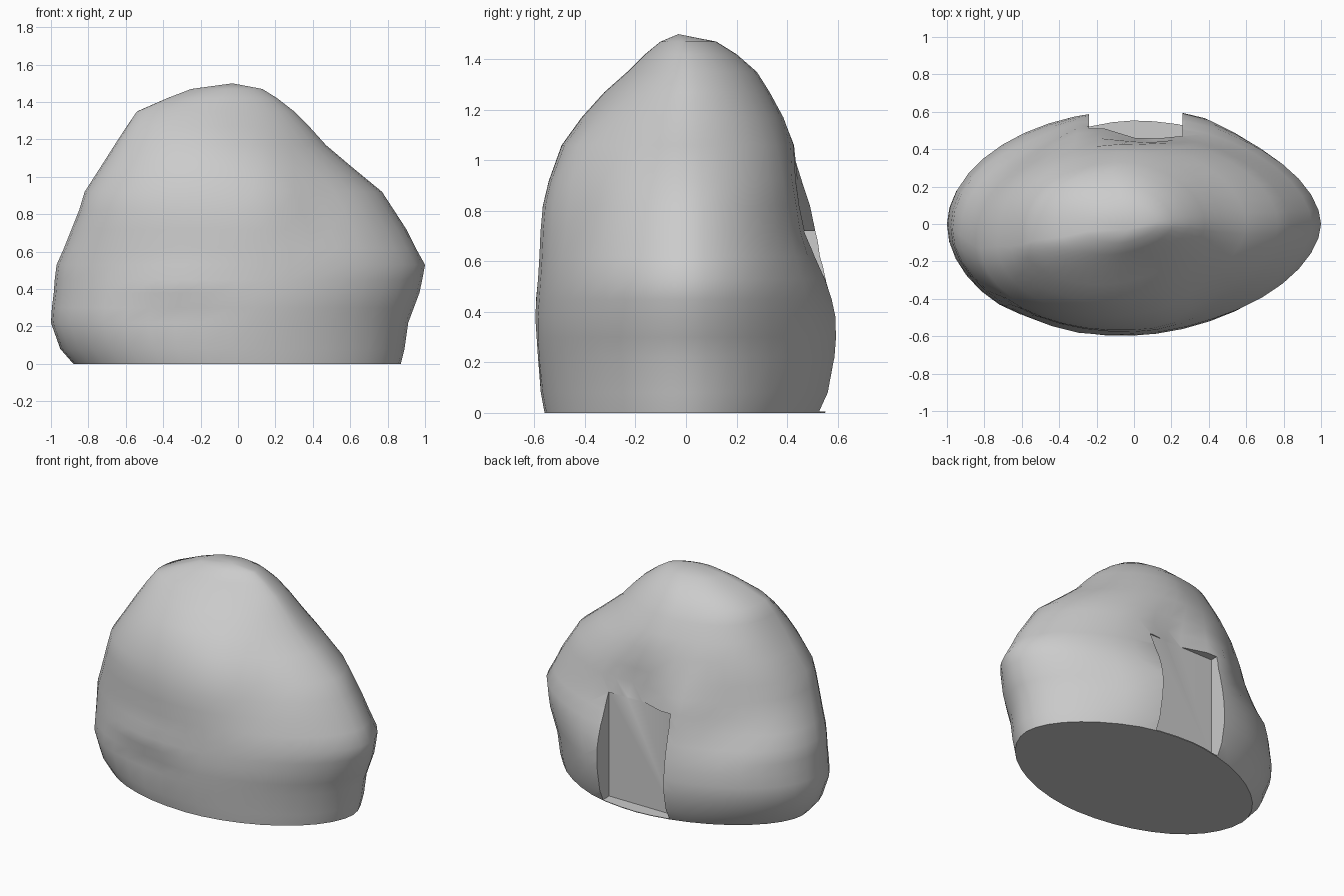
import bpy, bmesh
from math import cos, sin, pi, exp, copysign

if "Cube" in bpy.data.objects:
    bpy.data.objects.remove(bpy.data.objects["Cube"])

# Boulder cross-sections: z, x left, x right, y front, y back, y of left tip
ROWS = [
    (0.00, -0.88, 0.87, -0.56, 0.55, 0.00),
    (0.08, -0.95, 0.89, -0.575, 0.585, 0.00),
    (0.22, -1.00, 0.91, -0.59, 0.605, 0.00),
    (0.30, -0.995, 0.94, -0.595, 0.605, 0.00),
    (0.38, -0.985, 0.97, -0.595, 0.60, -0.01),
    (0.45, -0.98, 0.985, -0.59, 0.59, -0.02),
    (0.53, -0.97, 1.00, -0.585, 0.57, -0.03),
    (0.62, -0.93, 0.95, -0.58, 0.535, -0.06),
    (0.72, -0.89, 0.90, -0.575, 0.50, -0.09),
    (0.82, -0.85, 0.835, -0.565, 0.48, -0.12),
    (0.92, -0.82, 0.77, -0.54, 0.46, -0.13),
    (1.06, -0.73, 0.60, -0.49, 0.43, -0.12),
    (1.17, -0.66, 0.47, -0.41, 0.385, -0.12),
    (1.27, -0.595, 0.38, -0.32, 0.33, -0.11),
    (1.35, -0.54, 0.30, -0.23, 0.28, -0.09),
    (1.42, -0.38, 0.21, -0.16, 0.20, -0.07),
    (1.47, -0.25, 0.13, -0.10, 0.12, -0.04),
]
# Roundness of each quarter (side, right half?): value low down, value high up
ROUND = {(-1, False): (2.05, 1.8), (-1, True): (1.82, 1.78),
         (1, False): (1.75, 2.65), (1, True): (1.83, 1.75)}
# Bumps and dents: side (-1 front, 1 back), x, z, x radius, z radius, amount
BUMPS = [
    (-1, -0.35, 0.43, 0.25, 0.10, 0.02),
    (-1, -0.35, 0.27, 0.25, 0.08, -0.025),
    (-1, -0.75, 0.25, 0.20, 0.18, 0.02),
    (-1, 0.20, 1.00, 0.15, 0.25, 0.02),
    (-1, 0.45, 0.85, 0.18, 0.25, -0.03),
    (1, -0.28, 0.76, 0.17, 0.18, 0.06),
    (1, 0.06, 0.76, 0.17, 0.20, -0.05),
    (1, 0.36, 0.25, 0.22, 0.25, 0.04),
    (1, -0.60, 0.58, 0.22, 0.12, -0.03),
]
SEG = 40


def section(bm, z, xl, xr, yf, yb, tip):
    ring = []
    h = min(z / 1.4, 1)
    for i in range(SEG):
        c, s = cos(2 * pi * i / SEG), sin(2 * pi * i / SEG)
        side = 1 if s > 0 else -1
        lo, hi = ROUND[(side, c > 0)]
        p = 2 / (lo + (hi - lo) * h)
        c, s = copysign(abs(c) ** p, c), copysign(abs(s) ** p, s)
        x = (xl + xr) / 2 + (xr - xl) / 2 * c
        mid = tip * (1 - c) / 2
        y = mid + s * ((yb - tip / 2) if s > 0 else (tip / 2 - yf))
        for bside, bx, bz, rx, rz, amt in BUMPS:
            if bside == side:
                y += side * abs(s) * amt * exp(-((x - bx) / rx) ** 2 - ((z - bz) / rz) ** 2)
        ring.append(bm.verts.new((x, y, z)))
    return ring


# Boulder
bm = bmesh.new()
rings = [section(bm, *r) for r in ROWS]
for a, b in zip(rings, rings[1:]):
    for i in range(SEG):
        j = (i + 1) % SEG
        bm.faces.new((a[i], a[j], b[j], b[i]))
bm.faces.new(rings[0][::-1])
peak = bm.verts.new((-0.03, -0.03, 1.5))
for i in range(SEG):
    bm.faces.new((rings[-1][i], rings[-1][(i + 1) % SEG], peak))
mesh = bpy.data.meshes.new("boulder")
bm.to_mesh(mesh)
bm.free()
boulder = bpy.data.objects.new("boulder", mesh)
bpy.context.collection.objects.link(boulder)

# Doorway recess in the back
bpy.ops.mesh.primitive_cube_add(size=1, location=(0.01, 0.71, 0.3625))
cutter = bpy.context.object
cutter.name = "doorway_cutter"
cutter.scale = (0.50, 0.50, 0.715)
cutter.hide_render = True
mod = boulder.modifiers.new("doorway", 'BOOLEAN')
mod.operation = 'DIFFERENCE'
mod.solver = 'EXACT'
mod.object = cutter
bpy.ops.object.select_all(action='DESELECT')
boulder.select_set(True)
bpy.context.view_layer.objects.active = boulder
bpy.ops.object.modifier_apply(modifier=mod.name)
bpy.data.objects.remove(cutter)
bpy.ops.object.shade_smooth_by_angle(angle=0.7)
